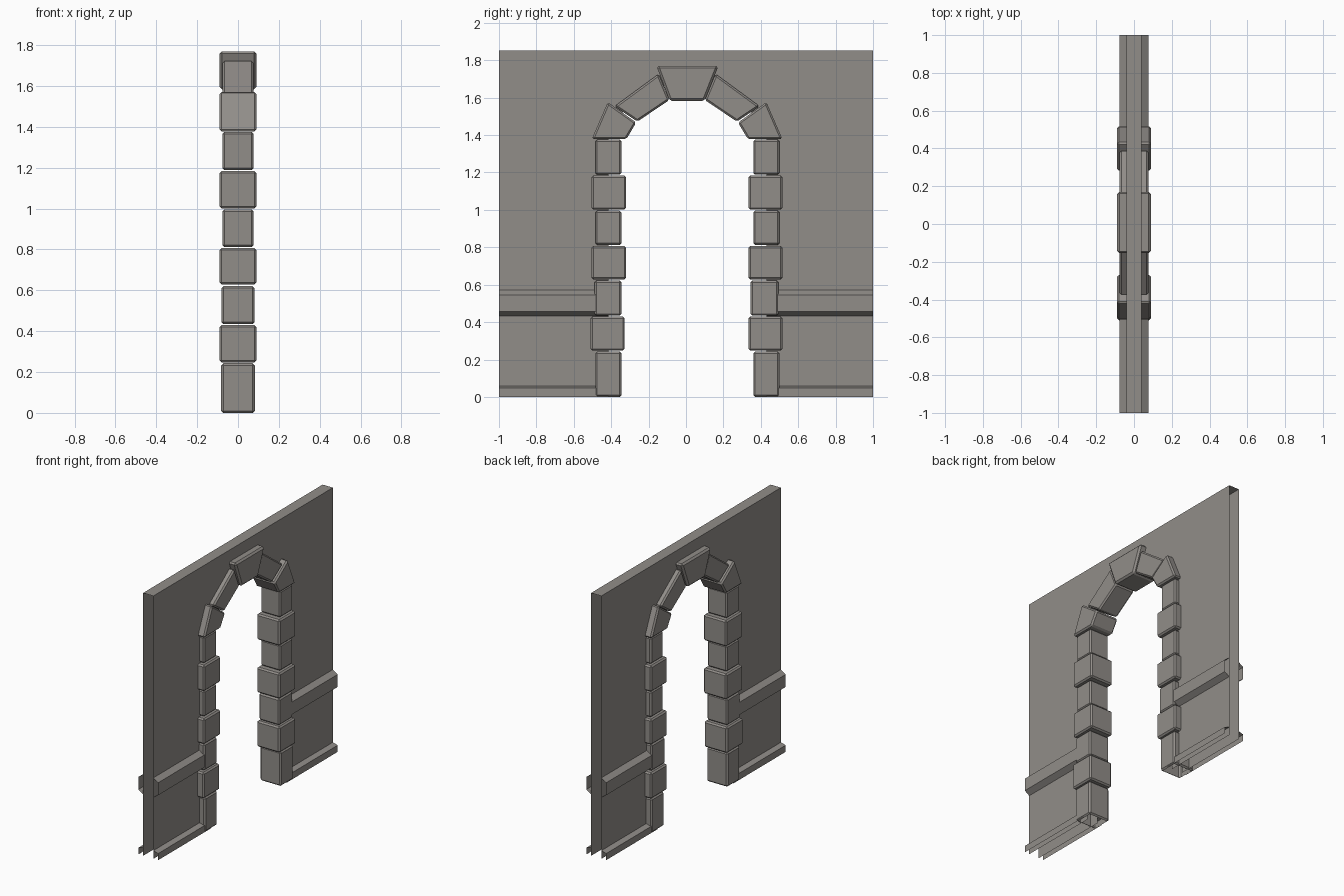
import bpy, bmesh

if "Cube" in bpy.data.objects:
    bpy.data.objects.remove(bpy.data.objects["Cube"])

stone = bpy.data.materials.new("grey stone")
stone.diffuse_color = (0.285, 0.268, 0.25, 1)
stone.use_nodes = True
stone.node_tree.nodes["Principled BSDF"].inputs["Base Color"].default_value = stone.diffuse_color


def finish(bm, name):
    bm.normal_update()
    me = bpy.data.meshes.new(name)
    bm.to_mesh(me)
    bm.free()
    ob = bpy.data.objects.new(name, me)
    me.materials.append(stone)
    bpy.context.collection.objects.link(ob)
    return ob


def block(name, outline, half, open_bottom=False, bevel=0.01):
    """Chamfered stone: a (y, z) outline extruded through the wall."""
    bm = bmesh.new()
    a = [bm.verts.new((-half, y, z)) for y, z in outline]
    b = [bm.verts.new((half, y, z)) for y, z in outline]
    bm.faces.new(a)
    bm.faces.new(b)
    n = len(outline)
    for i in range(n):
        j = (i + 1) % n
        bm.faces.new((a[i], a[j], b[j], b[i]))
    bmesh.ops.recalc_face_normals(bm, faces=bm.faces[:])
    bmesh.ops.bevel(bm, geom=bm.edges[:], offset=bevel, segments=1,
                    profile=0.5, affect='EDGES')
    if open_bottom:
        bm.normal_update()
        low = [f for f in bm.faces if f.normal.z < -0.95]
        bmesh.ops.delete(bm, geom=low, context='FACES')
    finish(bm, name)


def moulding(name, profile, side, y0, y1):
    """Open-ended strip: an (x, z) profile swept along y."""
    bm = bmesh.new()
    rows = [[bm.verts.new((side * x, y, z)) for x, z in profile] for y in (y0, y1)]
    for i in range(len(profile) - 1):
        bm.faces.new((rows[0][i], rows[0][i + 1], rows[1][i + 1], rows[1][i]))
    bm.normal_update()
    for f in bm.faces:
        if f.normal.x * side < 0:
            f.normal_flip()
    finish(bm, name)


# hollow wall: two sheets with an arched opening, closed along the top only
T, H = 0.04, 1.853
outline = [(-1, 0), (-1, H), (1, H), (1, 0), (0.43, 0), (0.43, 1.40),
           (0.35, 1.52), (0.13, 1.66), (-0.12, 1.66), (-0.34, 1.52),
           (-0.415, 1.40), (-0.415, 0)]
bm = bmesh.new()
sheets = []
for s in (-1, 1):
    vs = [bm.verts.new((s * T, y, z)) for y, z in outline]
    f = bm.faces.new(vs)
    f.normal_update()
    if f.normal.x * s < 0:
        f.normal_flip()
    sheets.append(vs)
top = bm.faces.new((sheets[0][1], sheets[1][1], sheets[1][2], sheets[0][2]))
top.normal_update()
if top.normal.z < 0:
    top.normal_flip()
finish(bm, "wall")

# skirting and chair rail on both faces, either side of the opening
skirting = [(0.077, 0), (0.077, 0.047), (T, 0.058)]
rail = [(T, 0.433), (0.077, 0.458), (0.077, 0.546), (T, 0.571)]
for side in (-1, 1):
    for y0, y1 in ((-1, -0.415), (0.43, 1)):
        moulding("skirting", skirting, side, y0, y1)
        moulding("chair_rail", rail, side, y0, y1)

# jamb stones, alternately narrow and wide
# (z0, z1, left y0, left y1, right y0, right y1, half depth)
jambs = [
    (0.00, 0.243, -0.485, -0.345, 0.36, 0.50, 0.082),
    (0.247, 0.43, -0.51, -0.328, 0.334, 0.516, 0.09),
    (0.434, 0.622, -0.489, -0.345, 0.345, 0.495, 0.08),
    (0.628, 0.807, -0.505, -0.32, 0.334, 0.516, 0.09),
    (0.812, 0.996, -0.485, -0.345, 0.36, 0.50, 0.077),
    (1.001, 1.184, -0.505, -0.32, 0.334, 0.516, 0.09),
    (1.188, 1.376, -0.485, -0.345, 0.36, 0.50, 0.077),
]
for k, (z0, z1, a, b, c, d, h) in enumerate(jambs):
    for side, p, q in (("left", a, b), ("right", c, d)):
        block(f"jamb_stone_{side}", [(p, z0), (q, z0), (q, z1), (p, z1)], h, k == 0)

# arch stones, mirrored about the slightly offset centre of the opening
C = 0.006
springer = [(0.51, 1.378), (0.424, 1.576), (0.272, 1.467), (0.325, 1.378)]
haunch = [(0.388, 1.554), (0.152, 1.727), (0.094, 1.588), (0.266, 1.472)]
for s in (-1, 1):
    block("arch_springer", [(C + s * y, z) for y, z in springer], 0.09)
    block("arch_haunch", [(C + s * y, z) for y, z in haunch], 0.077)
block("keystone", [(-0.158, 1.77), (0.174, 1.77), (0.10, 1.583), (-0.088, 1.583)], 0.09,
      bevel=0.012)
